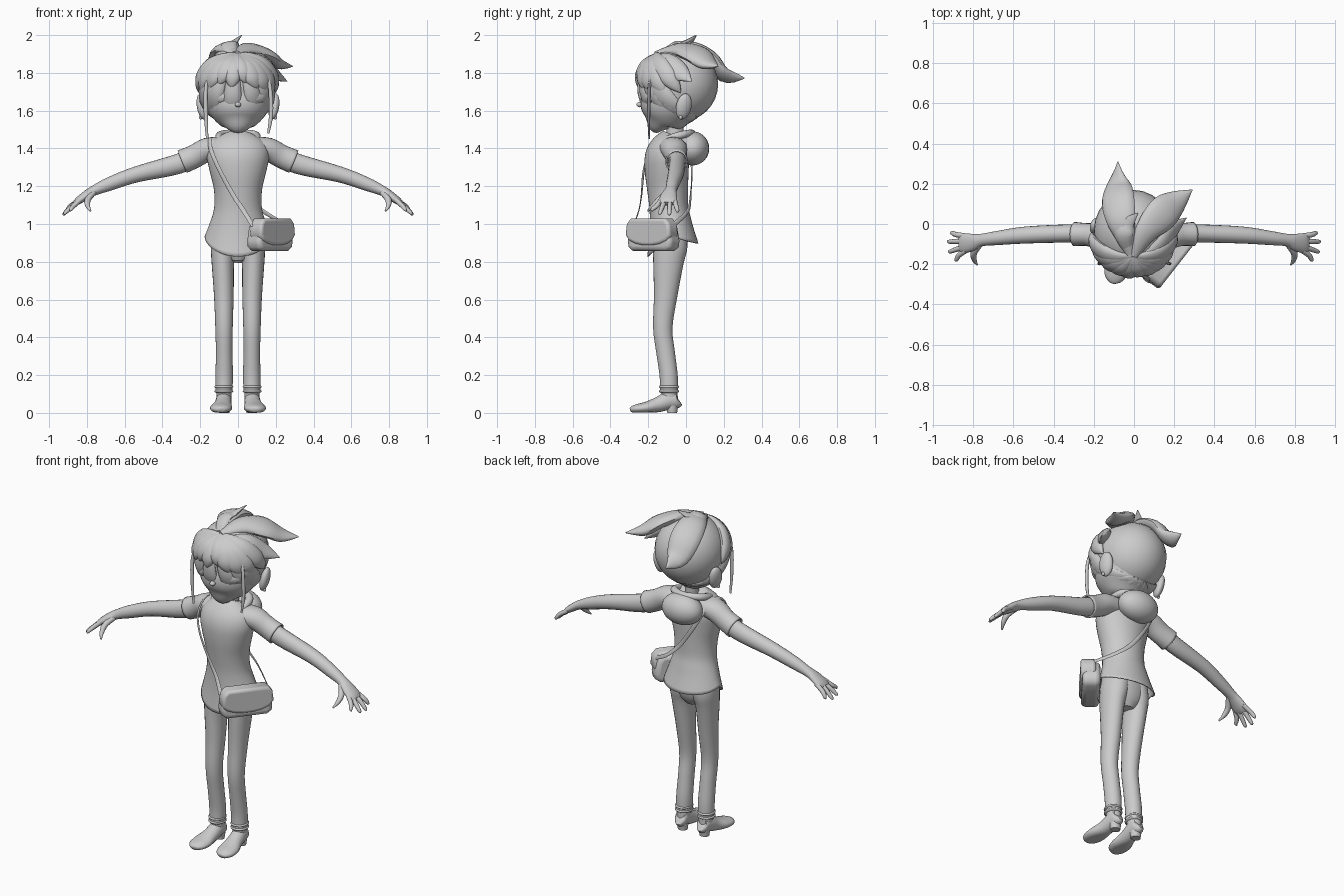
import bpy, bmesh, math
from mathutils import Vector as V, Matrix, Euler


def finish(name, bm):
    bmesh.ops.recalc_face_normals(bm, faces=bm.faces)
    for f in bm.faces:
        f.smooth = True
    me = bpy.data.meshes.new(name)
    bm.to_mesh(me)
    bm.free()
    ob = bpy.data.objects.new(name, me)
    bpy.context.collection.objects.link(ob)
    return ob


def tube(name, pts, up, n=16, sub=4, open_start=False, open_end=False):
    """Smooth loft through (x, y, z, half_width, half_height) stations."""
    P = [pts[0]] + list(pts) + [pts[-1]]
    st = []
    for i in range(1, len(P) - 2):
        for k in range(sub):
            t = k / sub
            st.append([0.5 * (2 * b + (c - a) * t + (2 * a - 5 * b + 4 * c - d) * t * t
                              + (3 * b - a - 3 * c + d) * t ** 3)
                       for a, b, c, d in zip(P[i - 1], P[i], P[i + 1], P[i + 2])])
    st.append(list(pts[-1]))
    bm, rings = bmesh.new(), []
    for i, s in enumerate(st):
        p = V(s[:3])
        tan = (V(st[min(i + 1, len(st) - 1)][:3]) - V(st[max(i - 1, 0)][:3])).normalized()
        u = up(p) if callable(up) else V(up)
        side = tan.cross(u).normalized()
        nor = side.cross(tan)
        rings.append([bm.verts.new(p + side * max(s[3], .001) * math.cos(a) + nor * max(s[4], .001) * math.sin(a))
                      for a in (2 * math.pi * k / n for k in range(n))])
    for a, b in zip(rings, rings[1:]):
        for k in range(n):
            bm.faces.new((a[k], a[(k + 1) % n], b[(k + 1) % n], b[k]))
    if not open_start:
        bm.faces.new(rings[0])
    if not open_end:
        bm.faces.new(rings[-1])
    return finish(name, bm)


def ball(name, loc, rad, rot=(0, 0, 0)):
    bm = bmesh.new()
    bmesh.ops.create_uvsphere(bm, u_segments=24, v_segments=16, radius=1)
    bm.transform(Matrix.LocRotScale(V(loc), Euler(rot), V(rad)))
    return finish(name, bm)


def thicken(ob, t):
    m = ob.modifiers.new("thickness", 'SOLIDIFY')
    m.thickness = t


FRONT = (0, -1, 0)
UP = (0, 0, 1)

# Head, neck, nose
tube("head", [(0, y, z, w, h) for z, y, w, h in (
    (1.495, -.12, .03, .035), (1.515, -.125, .075, .075), (1.55, -.115, .12, .115), (1.6, -.10, .158, .15),
    (1.66, -.075, .178, .165), (1.75, -.05, .185, .18), (1.85, -.05, .16, .155), (1.92, -.05, .07, .07))], FRONT, 32)
tube("neck", [(0, -.07, 1.38, .05, .05), (0, -.06, 1.45, .038, .045), (0, -.055, 1.56, .038, .045)], FRONT)
ball("nose", (0, -.244, 1.632), (.016, .018, .014))

# Shirt, with a hem that dips at the front and back
shirt = tube("shirt", [(0, y, z, w, h) for z, y, w, h in (
    (.935, -.07, .177, .137), (1.0, -.08, .152, .115), (1.08, -.09, .127, .103), (1.18, -.097, .127, .108),
    (1.28, -.102, .15, .116), (1.36, -.10, .165, .116), (1.42, -.085, .15, .095), (1.47, -.065, .08, .06))],
    FRONT, 40, open_start=True)
for v in shirt.data.vertices:
    if v.co.z < 1.05:
        v.co.z -= .073 * (1.05 - v.co.z) / .115 * min(1, abs(v.co.y + .07) / .137)
thicken(shirt, .006)

# Hood and collar
ball("hood", (0, .035, 1.40), (.125, .088, .09))
ring = [(0, -.185, 1.375), (.05, -.165, 1.40), (.095, -.09, 1.45), (.085, -.01, 1.475), (0, .03, 1.48)]
ring += [(-x, y, z) for x, y, z in ring[3::-1]]
tube("collar", [p + (.022, .02) for p in ring], UP, 12)

# Hips
tube("hips", [(0, -.09, .80, .05, .06), (0, -.085, .86, .125, .088), (0, -.085, .95, .135, .095),
              (0, -.09, 1.05, .11, .09)], FRONT, 24)

for s, tag in ((-1, "right"), (1, "left")):
    def m(*pts):
        return [(p[0] * s,) + tuple(p[1:]) for p in pts]

    # Face details
    ball(tag + "_eye", (.097 * s, -.197, 1.675), (.056, .026, .037), (0, 0, .45 * s))
    ball(tag + "_ear", (.19 * s, -.012, 1.622), (.026, .042, .07), (-.15, .2 * s, .3 * s))
    ball(tag + "_earring", (.198 * s, -.028, 1.565), (.009, .009, .012))

    # Sleeve and arm
    sl = tube(tag + "_sleeve", m((.08, -.075, 1.405, .08, .055), (.16, -.062, 1.395, .07, .062),
                                 (.23, -.053, 1.358, .057, .062), (.295, -.05, 1.33, .06, .064)), UP, 24,
              open_end=True)
    thicken(sl, .008)
    tube(tag + "_arm", m((.18, -.05, 1.375, .045, .05), (.32, -.047, 1.317, .045, .053),
                         (.54, -.055, 1.262, .042, .042), (.68, -.07, 1.212, .035, .036),
                         (.76, -.08, 1.178, .031, .027), (.80, -.09, 1.155, .042, .024),
                         (.845, -.096, 1.123, .049, .02), (.865, -.097, 1.107, .042, .013)), UP, 20)

    # Fingers
    for i, (y0, x, y, z) in enumerate(((-.06, .91, -.045, 1.062), (-.085, .925, -.088, 1.046),
                                       (-.11, .92, -.137, 1.05), (-.132, .89, -.178, 1.068))):
        tube(f"{tag}_finger_{i + 1}", m((.835, y0, 1.128, .013, .013),
                                        (.885 - .005 * i, (y0 + y) / 2, 1.096, .013, .013),
                                        (x - .006, y, z + .01, .010, .010), (x, y, z, .004, .004)), UP, 10)
    tube(tag + "_thumb", m((.76, -.095, 1.17, .014, .016), (.795, -.14, 1.13, .017, .016),
                           (.795, -.175, 1.095, .013, .012), (.78, -.203, 1.068, .004, .004)), UP, 10)

    # Trouser leg and rolled cuffs
    tube(tag + "_leg", m((.055, -.085, .98, .075, .09), (.073, -.085, .88, .071, .092), (.080, -.093, .80, .06, .081),
                         (.075, -.108, .62, .052, .062), (.074, -.123, .45, .046, .051),
                         (.073, -.108, .32, .044, .049), (.073, -.092, .2, .046, .048),
                         (.074, -.09, .12, .045, .048)), FRONT, 24)
    for i, z in enumerate((.115, .138)):
        ball(f"{tag}_cuff_{i + 1}", (.075 * s, -.09, z), (.05, .054, .015))

    # Shoe with heel block
    shoe = tube(tag + "_shoe", m((.073, -.04, .07, .02, .03), (.073, -.05, .066, .035, .043),
                                 (.075, -.09, .066, .041, .048), (.08, -.15, .043, .046, .04),
                                 (.088, -.21, .028, .058, .031), (.093, -.26, .022, .052, .024),
                                 (.095, -.288, .018, .03, .016), (.095, -.296, .016, .008, .007)), UP, 20)
    for v in shoe.data.vertices:
        v.co.z = max(v.co.z, .003)
    tube(tag + "_ankle", m((.074, -.085, .06, .038, .042), (.074, -.09, .15, .042, .045)), FRONT)
    tube(tag + "_heel", m((.073, -.073, 0, .028, .026), (.073, -.073, .04, .034, .032)), FRONT, sub=1)

# Hair cap and locks combed out of a crown whorl over an ellipsoid
HC, HR = V((-.005, -.035, 1.74)), V((.195, .205, .20))


def outward(p):
    d = p - HC
    return V((d.x / HR.x ** 2, d.y / HR.y ** 2, d.z / HR.z ** 2)).normalized()


def direction(az, el):
    a, e = math.radians(az), math.radians(el)
    return V((math.cos(a) * math.cos(e), math.sin(a) * math.cos(e), math.sin(e)))


def lock(name, az, el, w, h, lift=1.0):
    a, b = direction(-92, 52), direction(az, el)
    pts = []
    for t, k in ((0, .25), (.2, .6), (.45, 1), (.7, 1), (.88, .6), (1, .05)):
        d = a.slerp(b, t) * (1 + (lift - 1) * t)
        p = HC + V((d.x * HR.x, d.y * HR.y, d.z * HR.z))
        pts.append((*p, w * k, h * k))
    return tube(name, pts, outward, 12)


ball("hair_cap", HC, HR)
for i in range(11):
    az = 22 + i * 13.6
    lock(f"back_lock_{i + 1}", az, -48 - 14 * math.sin(math.radians(az)), .05, .027)
for i, (az, el, w) in enumerate(((-160, -14, .05), (-138, -8, .05), (-118, -1, .048), (-98, -6, .045),
                                 (-78, 2, .045), (-58, -8, .052), (-38, -13, .055), (-20, -15, .05),
                                 (2, -12, .05), (182, -12, .05))):
    lock(f"fringe_lock_{i + 1}", az, el, w, .028, 1.06)

# Loose spikes of hair
tube("left_spike", [(0, -.16, 1.9, .02, .015), (.06, -.04, 1.925, .06, .03), (.14, .05, 1.9, .085, .035),
                    (.21, .11, 1.85, .06, .03), (.29, .17, 1.835, .002, .002)], outward, 14)
tube("back_spike", [(-.02, -.15, 1.9, .02, .015), (-.06, .0, 1.935, .07, .03), (-.08, .12, 1.88, .085, .035),
                    (-.08, .2, 1.79, .062, .03), (-.08, .31, 1.772, .002, .002)], outward, 14)
tube("side_spike", [(.03, -.18, 1.88, .02, .015), (.13, -.11, 1.86, .055, .025), (.19, -.03, 1.8, .05, .025),
                    (.26, .03, 1.755, .002, .002)], outward, 12)
tube("top_spike", [(-.02, -.15, 1.89, .02, .012), (-.05, -.06, 1.945, .045, .018), (-.03, .0, 1.955, .035, .015),
                   (.02, .055, 2.0, .002, .002)], outward, 12)

# Thin strands hanging beside the face
tube("right_strand", [(-.15, -.18, 1.80, .006, .006), (-.17, -.195, 1.72, .01, .008), (-.17, -.197, 1.58, .011, .008),
                      (-.163, -.195, 1.45, .006, .004)], FRONT, 8)
tube("left_strand", [(.15, -.18, 1.80, .006, .006), (.17, -.195, 1.72, .01, .008), (.175, -.197, 1.58, .011, .008),
                     (.16, -.195, 1.48, .006, .004)], FRONT, 8)


# Shoulder bag: extruded outlines with rounded edges, turned to sit on the hip
def slab(name, outline, y0, y1, bevel):
    bm = bmesh.new()
    f = bm.faces.new([bm.verts.new((x, y0, z)) for x, z in outline])
    r = bmesh.ops.extrude_face_region(bm, geom=[f])
    for v in r["geom"]:
        if isinstance(v, bmesh.types.BMVert):
            v.co.y = y1
    ob = finish(name, bm)
    b = ob.modifiers.new("rounding", 'BEVEL')
    b.width, b.segments, b.limit_method = bevel, 4, 'ANGLE'
    b.angle_limit = math.radians(50)
    ob.matrix_world = Matrix.LocRotScale(V((.165, -.168, .942)), Euler((0, 0, math.radians(52))), None)
    return ob


def half(pts):
    return pts + [(-x, z) for x, z in reversed(pts)]


slab("bag_body", half([(.11, .078), (.132, .04), (.147, -.03), (.143, -.065), (.115, -.085)]), -.055, .045, .025)
slab("bag_flap", half([(.115, .088), (.142, .06), (.15, .0), (.125, -.03), (.08, -.048), (.03, -.056)]),
     -.064, .02, .016)

# Shoulder strap
tube("strap", [p + (.012, .003) for p in (
    (.08, -.28, .99), (.03, -.25, 1.07), (-.03, -.235, 1.16), (-.10, -.222, 1.29), (-.143, -.18, 1.39),
    (-.15, -.09, 1.455), (-.13, 0, 1.415), (-.07, .03, 1.3), (.03, .025, 1.16), (.13, .01, 1.07), (.245, -.06, 1.0))],
    lambda p: (p - V((0, -.09, min(p.z, 1.25)))).normalized(), 8)

# Keep sharp edges crisp, smooth the rest
bpy.ops.object.select_all(action='SELECT')
bpy.context.view_layer.objects.active = shirt
bpy.ops.object.shade_smooth_by_angle(angle=math.radians(50))
